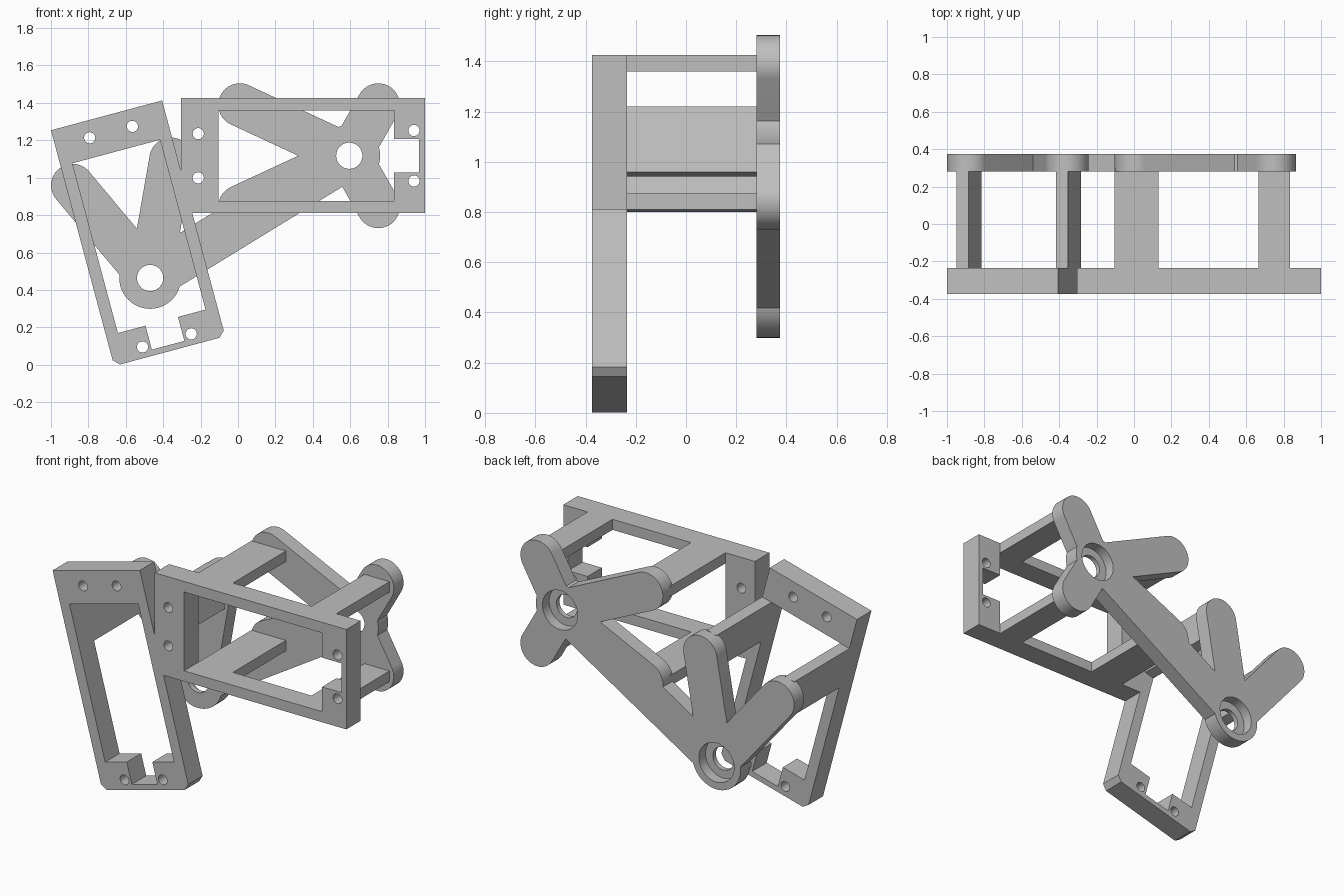
import bpy, bmesh
from math import sin, cos, pi, radians, hypot, atan2

if "Cube" in bpy.data.objects:
    bpy.data.objects.remove(bpy.data.objects["Cube"], do_unlink=True)

GREY = 0.52
mat = bpy.data.materials.new("plain_grey")
mat.use_nodes = True
mat.diffuse_color = (GREY, GREY, GREY, 1)
mat.node_tree.nodes["Principled BSDF"].inputs["Base Color"].default_value = (GREY, GREY, GREY, 1)

FRONT, FRAME_BACK = -0.375, -0.235
PLATE_FRONT, BACK = 0.28, 0.375
HALF_LEN, HALF_WID = 0.6525, 0.3075
WIN_START, WIN_END, WIN_HALF = -0.4525, 0.4875, 0.2425


def prism(name, outline, y0, y1):
    """Extrude an (x, z) outline from y0 to y1."""
    bm = bmesh.new()
    face = bm.faces.new([bm.verts.new((x, y0, z)) for x, z in outline])
    res = bmesh.ops.extrude_face_region(bm, geom=[face])
    moved = [g for g in res["geom"] if isinstance(g, bmesh.types.BMVert)]
    bmesh.ops.translate(bm, verts=moved, vec=(0, y1 - y0, 0))
    bmesh.ops.recalc_face_normals(bm, faces=bm.faces)
    mesh = bpy.data.meshes.new(name)
    bm.to_mesh(mesh)
    bm.free()
    mesh.materials.append(mat)
    ob = bpy.data.objects.new(name, mesh)
    bpy.context.collection.objects.link(ob)
    return ob


def arc(cx, cz, r, a0, a1, n):
    return [(cx + r * cos(a0 + (a1 - a0) * i / n), cz + r * sin(a0 + (a1 - a0) * i / n))
            for i in range(n + 1)]


def circle(c, r, n=48):
    return arc(c[0], c[1], r, 0, 2 * pi, n)[:-1]


def capsule(a, b, r):
    """Bar from a to b with a rounded far end."""
    t = atan2(b[1] - a[1], b[0] - a[0])
    near = [(a[0] + r * cos(t + s * pi / 2), a[1] + r * sin(t + s * pi / 2)) for s in (1, -1)]
    return near + arc(b[0], b[1], r, t - pi / 2, t + pi / 2, 24)


def rect(u0, u1, v0, v1):
    return [(u0, v0), (u1, v0), (u1, v1), (u0, v1)]


def boolean(ob, other, op):
    mod = ob.modifiers.new(op, "BOOLEAN")
    mod.operation, mod.solver, mod.object = op, "EXACT", other
    bpy.context.view_layer.objects.active = ob
    bpy.ops.object.modifier_apply(modifier=mod.name)
    bpy.data.objects.remove(other, do_unlink=True)


def placer(centre, degrees):
    c, s = cos(radians(degrees)), sin(radians(degrees))
    return lambda pts: [(centre[0] + c * u - s * v, centre[1] + s * u + c * v) for u, v in pts]


def motor_frame(name, place, chamfer):
    """Rectangular frame with window, cable notch and four screw holes."""
    L, W, k = HALF_LEN, HALF_WID, chamfer
    outline = rect(-L, L, -W, W)
    if k:
        outline = [(-L, -W), (L - k, -W), (L, k - W), (L, W - k), (L - k, W), (-L, W)]
    frame = prism(name, place(outline), FRONT, FRAME_BACK)
    e, n = WIN_END, 0.09
    window = [(WIN_START, -WIN_HALF), (e, -WIN_HALF), (e, -n), (0.62, -n),
              (0.62, n), (e, n), (e, WIN_HALF), (WIN_START, WIN_HALF)]
    cutters = [window] + [circle((u, s * v), 0.03, 24)
                          for u, v in ((-0.56, 0.118), (0.593, 0.135)) for s in (1, -1)]
    for pts in cutters:
        boolean(frame, prism("cutter", place(pts), FRONT - 0.1, FRAME_BACK + 0.1), "DIFFERENCE")


def struts(name, place, u0, u1):
    """Pair of flat struts joining the frame walls to the back plate."""
    for side, s in (("upper", 1), ("lower", -1)):
        pts = rect(u0, u1, *sorted((s * WIN_HALF, s * HALF_WID)))
        prism(f"{name}_{side}", place(pts), FRAME_BACK, PLATE_FRONT + 0.02)


# Front frames and their struts
upper = placer((0.3475, 1.1175), 0)
lower = placer((-0.534, 0.703), -75)
motor_frame("upper_frame", upper, 0)
motor_frame("lower_frame", lower, 0.032)
struts("upper_inner_strut", upper, WIN_START, -0.2175)
struts("upper_outer_strut", upper, 0.3175, WIN_END)
struts("lower_strut", lower, WIN_START, -0.183)

# Back plate: two hubs, a link bar and rounded arms
HUB_U = 0.2475
long_arms = [(-0.338, 0.272), (-0.338, -0.272)]
short_arms = [(0.4025, 0.272), (0.4025, -0.272)]
hub_a, hub_b = upper([(HUB_U, 0)])[0], lower([(HUB_U, 0)])[0]
plate = prism("back_plate", circle(hub_a, 0.165), PLATE_FRONT, BACK)
dx, dz = hub_a[0] - hub_b[0], hub_a[1] - hub_b[1]
d = hypot(dx, dz)
nx, nz = -dz / d * 0.122, dx / d * 0.122
link = [(hub_b[0] + nx, hub_b[1] + nz), (hub_b[0] - nx, hub_b[1] - nz),
        (hub_a[0] - nx, hub_a[1] - nz), (hub_a[0] + nx, hub_a[1] + nz)]
pieces = [circle(hub_b, 0.165), link]
pieces += [capsule(hub_a, p, 0.115) for p in upper(long_arms + short_arms)]
pieces += [capsule(hub_b, p, 0.115) for p in lower(long_arms)]
for pts in pieces:
    boolean(plate, prism("piece", pts, PLATE_FRONT, BACK), "UNION")

# Bearing seats: through hole with a wider recess at the back
for hub in (hub_a, hub_b):
    boolean(plate, prism("cutter", circle(hub, 0.07), 0.2, 0.5), "DIFFERENCE")
    boolean(plate, prism("cutter", circle(hub, 0.12), 0.31, 0.5), "DIFFERENCE")

# Smooth the round walls, keep the edges sharp
bpy.ops.object.select_all(action="DESELECT")
for ob in bpy.context.collection.objects:
    if ob.type == "MESH" and ob.data.materials and ob.data.materials[0] == mat:
        ob.select_set(True)
        bpy.context.view_layer.objects.active = ob
bpy.ops.object.shade_smooth_by_angle(angle=radians(30))
